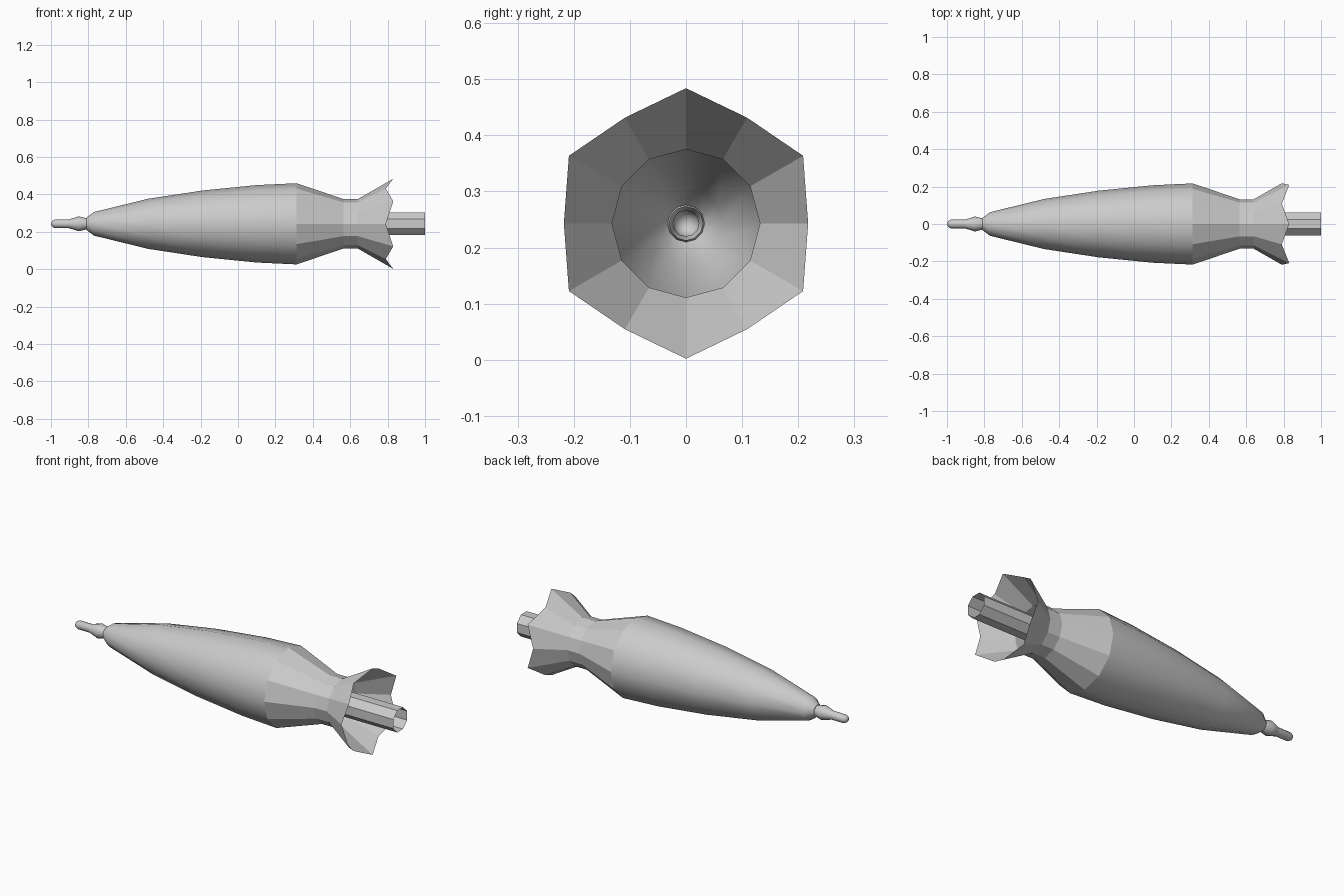
import bpy, bmesh, math

if "Cube" in bpy.data.objects:
    bpy.data.objects.remove(bpy.data.objects["Cube"])

AXIS_Z = 0.243


def lathe(name, rings, sides, smooth=False, turn=0.0, tip=None):
    """Open shell around the x axis; a ring is (x, r) or (x, r, x_odd, r_odd)."""
    bm = bmesh.new()
    rows = []
    for ring in rings:
        row = []
        for i in range(sides):
            x, r = ring[2:] if len(ring) == 4 and i % 2 else ring[:2]
            a = math.pi / 2 + turn + 2 * math.pi * i / sides
            row.append(bm.verts.new((x, r * math.cos(a), AXIS_Z + r * math.sin(a))))
        rows.append(row)
    for a, b in zip(rows, rows[1:]):
        for i in range(sides):
            j = (i + 1) % sides
            bm.faces.new((a[i], a[j], b[j], b[i]))
    if tip is not None:
        p = bm.verts.new((tip, 0, AXIS_Z))
        for i in range(sides):
            bm.faces.new((p, rows[0][(i + 1) % sides], rows[0][i]))
    # Outward normals: ring order runs toward +x
    bm.normal_update()
    if sum(f.normal.dot((0, f.calc_center_median().y,
                         f.calc_center_median().z - AXIS_Z)) for f in bm.faces) < 0:
        bmesh.ops.reverse_faces(bm, faces=bm.faces[:])
    for f in bm.faces:
        f.smooth = smooth
    mesh = bpy.data.meshes.new(name)
    bm.to_mesh(mesh)
    bm.free()
    obj = bpy.data.objects.new(name, mesh)
    bpy.context.collection.objects.link(obj)
    return obj


# Thin nose probe with a bulb
lathe("nose_probe", [(-0.994, 0.015), (-0.98, 0.023), (-0.905, 0.023), (-0.88, 0.031),
                     (-0.85, 0.040), (-0.81, 0.030)], 12, smooth=True, tip=-1.0)

# Smooth tapered body
lathe("body", [(-0.81, 0.033), (-0.77, 0.063), (-0.48, 0.134), (-0.19, 0.178),
               (0.10, 0.207), (0.313, 0.217)], 12, smooth=True)

# Faceted tail: waist, then a flared skirt with six points
lathe("tail_skirt", [(0.313, 0.217), (0.565, 0.132), (0.64, 0.132),
                     (0.83, 0.241, 0.79, 0.2177)], 12)

# Open exhaust tube
lathe("exhaust_tube", [(0.60, 0.066), (1.0, 0.066)], 8, turn=math.pi / 8)
